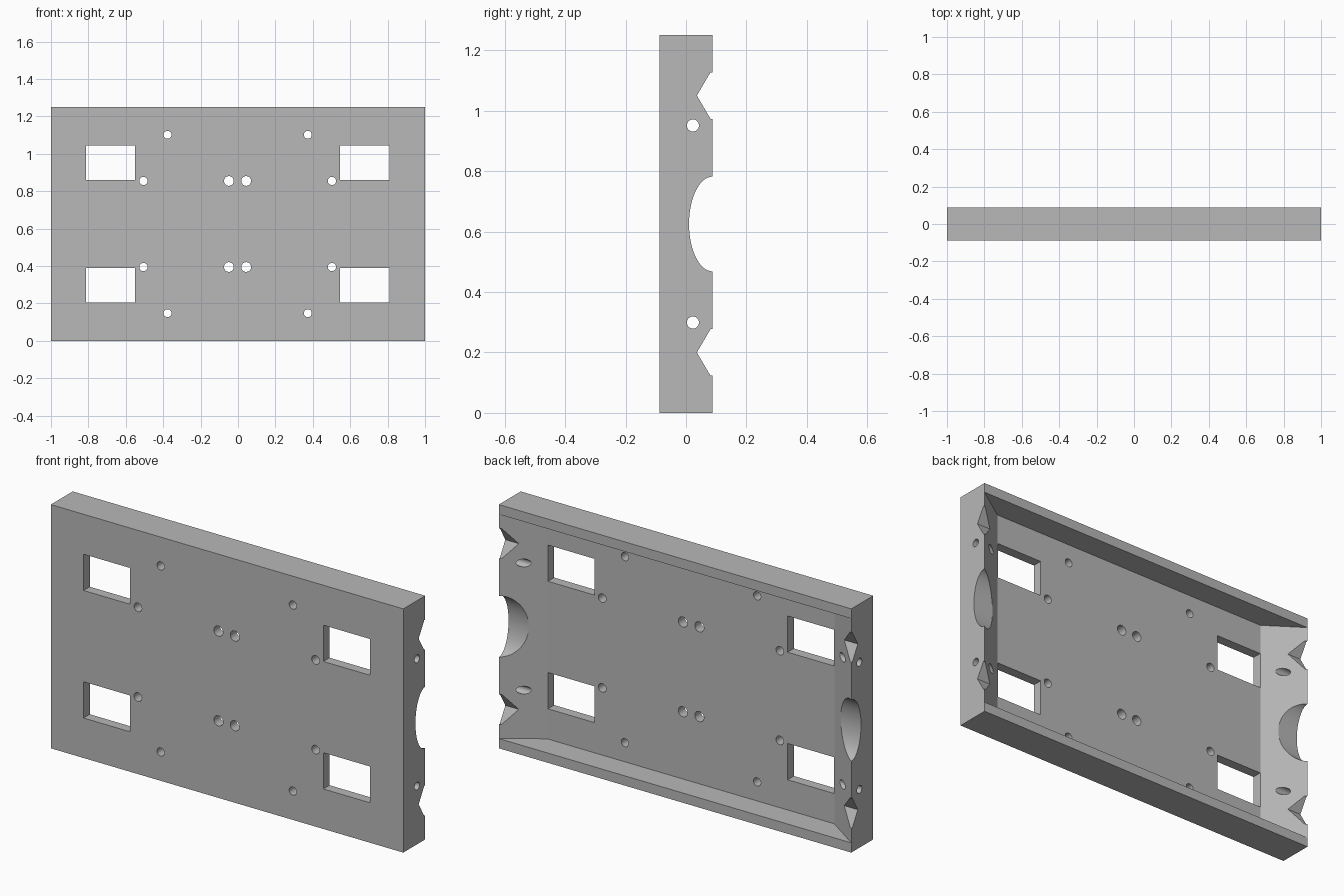
import bpy, bmesh, math
from mathutils import Vector

cube = bpy.data.objects.get("Cube")
if cube:
    bpy.data.objects.remove(cube, do_unlink=True)

grey = bpy.data.materials.new("plain_grey")
grey.use_nodes = True
grey.diffuse_color = (0.48, 0.48, 0.48, 1)
grey.node_tree.nodes["Principled BSDF"].inputs["Base Color"].default_value = (0.48, 0.48, 0.48, 1)

H, D = 1.25, 0.0885      # height, half depth
FLOOR = -0.038           # inner face of the plate
RIM = 0.05               # thickness of top and bottom walls
INNER = 0.815            # half width of the flat floor
MID = H / 2


def prism(name, points, direction):
    """Extrude a closed planar outline along a direction."""
    bm = bmesh.new()
    face = bm.faces.new([bm.verts.new(p) for p in points])
    new = bmesh.ops.extrude_face_region(bm, geom=[face])["geom"]
    verts = [v for v in new if isinstance(v, bmesh.types.BMVert)]
    bmesh.ops.translate(bm, verts=verts, vec=Vector(direction))
    bmesh.ops.recalc_face_normals(bm, faces=bm.faces)
    mesh = bpy.data.meshes.new(name)
    bm.to_mesh(mesh)
    bm.free()
    mesh.materials.append(grey)
    ob = bpy.data.objects.new(name, mesh)
    bpy.context.collection.objects.link(ob)
    return ob


def ellipse(cu, cv, ru, rv, n):
    steps = [math.tau * (i + 0.5) / n for i in range(n)]
    return [(cu + ru * math.cos(t), cv + rv * math.sin(t)) for t in steps]


def box_outline(x0, x1, z0, z1):
    return [(x0, z0), (x1, z0), (x1, z1), (x0, z1)]


cutters = []


def cut_through_plate(name, outline):
    cutters.append(prism(name, [(x, -0.2, z) for x, z in outline], (0, 0.21, 0)))


def cut_through_ends(name, outline):
    cutters.append(prism(name, [(-1.2, y, z) for y, z in outline], (2.4, 0, 0)))


# Solid body
body = prism("mounting_tray", [(x, -D, z) for x, z in box_outline(-1, 1, 0, H)], (0, 2 * D, 0))

# Shallow cavity with sloping end walls
slope = (1 - INNER) / (D - FLOOR)
back = D + 0.05
wide = 1 + slope * 0.05
cavity = [(-INNER, FLOOR), (INNER, FLOOR), (wide, back), (-wide, back)]
cutters.append(prism("cavity_cutter", [(x, y, RIM) for x, y in cavity], (0, 0, H - 2 * RIM)))

for s in (-1, 1):
    # Rectangular windows
    z0, z1 = sorted((MID + s * 0.234, MID + s * 0.42))
    for x0, x1 in ((-0.814, -0.55), (0.546, 0.81)):
        cut_through_plate("window_cutter", box_outline(x0, x1, z0, z1))
    # Round screw holes through the plate
    for x, dz, r in ((-0.506, 0.23, 0.022), (0.502, 0.23, 0.022), (-0.049, 0.23, 0.026),
                     (0.044, 0.23, 0.026), (-0.377, 0.477, 0.021), (0.373, 0.477, 0.021)):
        cut_through_plate("screw_hole_cutter", ellipse(x, MID + s * dz, r, r, 32))
    # Cross holes and V notches in the end walls
    cut_through_ends("cross_hole_cutter", ellipse(0.023, MID + s * 0.326, 0.02, 0.02, 32))
    z = MID + s * 0.425
    cut_through_ends("notch_cutter", [(0.036, z), (0.081, z - 0.077), (0.15, z - 0.077),
                                      (0.15, z + 0.077), (0.081, z + 0.077)])

# Rounded saddle in the end walls
cut_through_ends("saddle_cutter", ellipse(D, MID, 0.0785, 0.157, 64))

# Apply the cuts and drop the cutters
for c in cutters:
    c.hide_render = True
    mod = body.modifiers.new(c.name, 'BOOLEAN')
    mod.operation = 'DIFFERENCE'
    mod.solver = 'EXACT'
    mod.object = c
bpy.context.view_layer.update()
graph = bpy.context.evaluated_depsgraph_get()
result = bpy.data.meshes.new_from_object(body.evaluated_get(graph))
body.modifiers.clear()
body.data = result
for c in cutters:
    bpy.data.objects.remove(c, do_unlink=True)
body.data.materials.clear()
body.data.materials.append(grey)
for p in body.data.polygons:
    p.material_index = 0

bpy.ops.object.select_all(action='DESELECT')
body.select_set(True)
bpy.context.view_layer.objects.active = body
bpy.ops.object.shade_smooth_by_angle(angle=math.radians(25))
